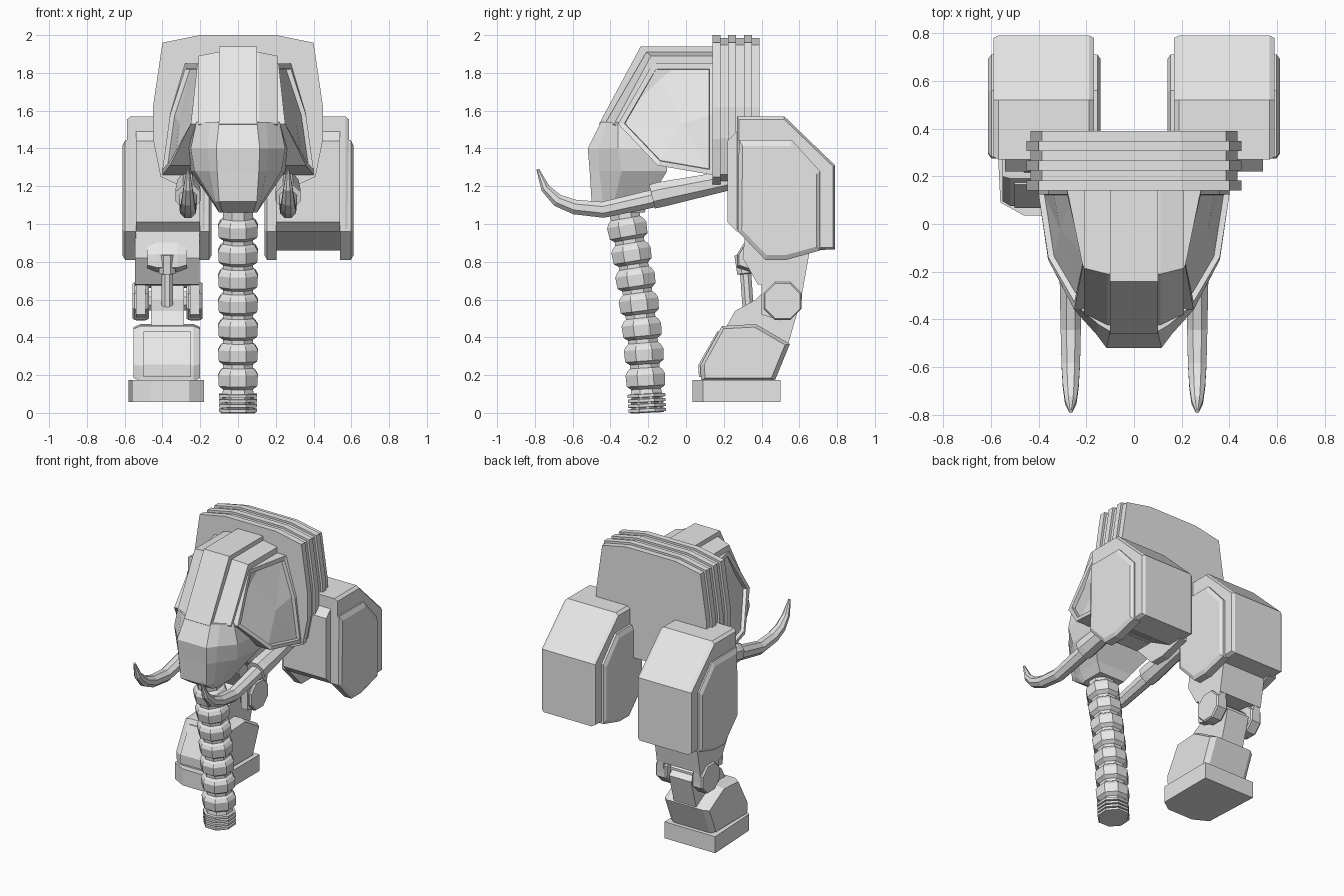
import bpy, bmesh, math
from mathutils import Vector

old = bpy.data.objects.get("Cube")
if old:
    bpy.data.objects.remove(old, do_unlink=True)

grey = bpy.data.materials.new("plain grey")
grey.use_nodes = True
grey.diffuse_color = (0.8, 0.8, 0.8, 1)
grey.node_tree.nodes["Principled BSDF"].inputs["Base Color"].default_value = (0.8, 0.8, 0.8, 1)


def loft(name, rings, mirror=False, caps=True):
    """Skin a list of equal-length rings; optionally mirror across x."""
    bm = bmesh.new()
    loops = [[bm.verts.new(p) for p in ring] for ring in rings]
    n = len(loops[0])
    for a, b in zip(loops, loops[1:]):
        for i in range(n):
            j = (i + 1) % n
            bm.faces.new((a[i], a[j], b[j], b[i]))
    if caps:
        bm.faces.new(loops[0])
        bm.faces.new(loops[-1])
    bmesh.ops.remove_doubles(bm, verts=bm.verts, dist=1e-5)
    bmesh.ops.recalc_face_normals(bm, faces=bm.faces)
    mesh = bpy.data.meshes.new(name)
    bm.to_mesh(mesh)
    bm.free()
    mesh.materials.append(grey)
    obj = bpy.data.objects.new(name, mesh)
    bpy.context.collection.objects.link(obj)
    if mirror:
        obj.modifiers.new("mirror", 'MIRROR')
    return obj


def at_x(profile, x, scale=1.0):
    """Place a (y, z) profile at x, shrunk about its middle."""
    cy = sum(p[0] for p in profile) / len(profile)
    cz = sum(p[1] for p in profile) / len(profile)
    return [(x, cy + (y - cy) * scale, cz + (z - cz) * scale) for y, z in profile]


def slab(name, profile, x0, x1, chamfer=0.0, shrink=0.93, mirror=False):
    """Side profile extruded along x, with optional chamfered ends."""
    rings = [at_x(profile, x0), at_x(profile, x1)]
    if chamfer:
        rings = [at_x(profile, x0, shrink), at_x(profile, x0 + chamfer),
                 at_x(profile, x1 - chamfer), at_x(profile, x1, shrink)]
    return loft(name, rings, mirror)


def tube(name, path, radii, sides=8, mirror=False, caps=True):
    """Faceted tube along a path lying in a plane of constant x."""
    pts = [Vector(p) for p in path]
    rings = []
    for i, p in enumerate(pts):
        t = (pts[min(i + 1, len(pts) - 1)] - pts[max(i - 1, 0)]).normalized()
        u = Vector((1, 0, 0))
        v = t.cross(u)
        rings.append([p + radii[i] * (u * math.cos(a) + v * math.sin(a))
                      for a in (math.tau * (k + 0.5) / sides for k in range(sides))])
    return loft(name, rings, mirror, caps)


# Neck collar with stepped bands
half = [(0.2, 2.0), (0.4, 1.96), (0.45, 1.62), (0.45, 1.45), (0.41, 1.25), (0.3, 1.2)]
outline = half + [(-x, z) for x, z in reversed(half)]
rings = []
for i in range(6):
    s = 1.0 if i % 2 == 0 else 0.965
    for y in (0.14 + i * 0.0417, 0.14 + (i + 1) * 0.0417):
        rings.append([(x * s, y, 1.6 + (z - 1.6) * s) for x, z in outline])
loft("neck_collar", rings)

# Head: crest, sloping brow and recessed cheeks
slab("head_crest", [(0.14, 1.94), (-0.24, 1.94), (-0.46, 1.53), (-0.38, 1.45), (0.14, 1.5)], -0.1, 0.1)
loft("brow", [at_x([(0.14, 1.91), (-0.21, 1.91), (-0.43, 1.53), (-0.3, 1.3), (0.14, 1.35)], 0.0),
              at_x([(0.14, 1.91), (-0.21, 1.91), (-0.43, 1.53), (-0.3, 1.3), (0.14, 1.35)], 0.11),
              at_x([(0.14, 1.89), (-0.185, 1.89), (-0.38, 1.53), (-0.2, 1.3), (0.14, 1.35)], 0.21)],
     mirror=True)
rim = [(0.28, 0.14, 1.85), (0.215, -0.175, 1.85), (0.25, -0.36, 1.53),
       (0.36, -0.15, 1.31), (0.4, 0.14, 1.26), (0.36, 0.14, 1.58)]


def rim_ring(s, dx=0.0):
    return [(x + dx, -0.02 + (y + 0.02) * s, 1.55 + (z - 1.55) * s) for x, y, z in rim]


loft("cheek", [[(0, y, z) for x, y, z in rim], rim_ring(1), rim_ring(0.9), rim_ring(0.89, -0.025),
               [(0.31, -0.02, 1.53)] * 6], mirror=True, caps=False)

# Face guard and muzzle, built up in horizontal sections
sections = [(1.54, [(0.1, -0.45), (0.15, -0.42), (0.22, -0.36), (0.25, -0.1)]),
            (1.4, [(0.115, -0.52), (0.16, -0.46), (0.25, -0.36), (0.27, -0.1)]),
            (1.28, [(0.11, -0.51), (0.15, -0.46), (0.23, -0.34), (0.25, -0.1)]),
            (1.12, [(0.1, -0.5), (0.12, -0.44), (0.13, -0.38), (0.14, -0.2)]),
            (1.06, [(0.08, -0.41), (0.09, -0.4), (0.1, -0.37), (0.1, -0.22)])]
loft("muzzle", [[(x, y, z) for x, y in pts] + [(-x, y, z) for x, y in reversed(pts)]
                for z, pts in sections])

# Trunk: tapered armour segments, then thin rings and a hollow end
path, radii = [], []


def trunk_y(z):
    return -0.205 - 0.11 * z + 0.02 * math.sin(math.pi * z)


def add(z, r):
    path.append((0, trunk_y(z), z))
    radii.append(r)


add(1.12, 0.085)
for i in range(7):
    top = 1.03 - i * 0.132
    for dz, r in ((0, 0.085), (0.012, 0.1), (0.035, 0.114), (0.095, 0.11), (0.112, 0.085)):
        add(top - dz, r)
for i in range(4):
    z = 0.102 - i * 0.026
    for dz, r in ((0, 0.09), (0.002, 0.108), (0.018, 0.108), (0.02, 0.09)):
        add(z - dz, r)
add(0.0, 0.1)
add(0.0, 0.075)
add(0.1, 0.07)
tube("trunk", path, radii)

# Tusks and their sockets
X = 0.265
tube("tusk_socket", [(X, 0.25, 1.235), (X, -0.14, 1.155), (X, -0.18, 1.145)],
     [0.055, 0.072, 0.07], mirror=True)
tube("tusk", [(X, -0.15, 1.14), (X, -0.44, 1.075), (X, -0.59, 1.09), (X, -0.68, 1.125),
              (X, -0.745, 1.19), (X, -0.785, 1.29)],
     [0.052, 0.046, 0.042, 0.036, 0.026, 0.008], mirror=True)

# Hip housings with raised side plates
slab("hip_housing", [(0.27, 1.57), (0.52, 1.57), (0.79, 1.31), (0.79, 0.865), (0.6, 0.86),
                     (0.42, 0.96), (0.27, 0.97)], 0.168, 0.588, 0.02, 0.96, True)
slab("hip_front_panel", [(0.22, 1.44), (0.28, 1.5), (0.4, 1.5), (0.4, 0.96), (0.27, 0.96),
                         (0.22, 1.01)], 0.2, 0.54, mirror=True)
plate = [(0.28, 1.445), (0.56, 1.445), (0.71, 1.28), (0.71, 0.86), (0.53, 0.81),
         (0.42, 0.81), (0.275, 0.96)]
for name, inner, outer in (("outer_hip_plate", 0.54, 0.612), ("inner_hip_plate", 0.205, 0.14)):
    mid = outer + (inner - outer) * 0.2
    loft(name, [at_x(plate, inner), at_x(plate, mid), at_x(plate, outer, 0.91)], True)

# Single right leg: thigh, knee, shin and foot
slab("thigh", [(0.32, 1.02), (0.3, 0.82), (0.38, 0.68), (0.62, 0.66), (0.655, 0.86), (0.62, 1.02)],
     -0.545, -0.205)
slab("thigh_front_block", [(0.32, 0.92), (0.27, 0.84), (0.27, 0.77), (0.36, 0.74), (0.4, 0.9)],
     -0.48, -0.27, 0.05, 0.8)
knee = [(0.512 + 0.108 * math.cos(a), 0.592 + 0.108 * math.sin(a))
        for a in (math.tau * (k + 0.5) / 8 for k in range(8))]
for side, x0, x1 in (("outer", -0.54, -0.49), ("inner", -0.255, -0.205)):
    slab(side + "_knee_prong", [(0.4, 0.7), (0.4, 0.52), (0.5, 0.49), (0.61, 0.56), (0.62, 0.7)], x0, x1)
    slab(side + "_knee_disc", knee, x0 - 0.018, x1 + 0.018, 0.01)
slab("knee_block", [(0.21, 0.45), (0.26, 0.54), (0.37, 0.6), (0.45, 0.68), (0.6, 0.57), (0.54, 0.36)],
     -0.46, -0.285)
slab("knee_pin", at := [(y * 0.5 + 0.256, z * 0.5 + 0.296) for y, z in knee], -0.53, -0.22)
tube("knee_piston", [(-0.375, 0.3, 0.84), (-0.375, 0.315, 0.74), (-0.375, 0.316, 0.735),
                     (-0.375, 0.33, 0.54)], [0.048, 0.048, 0.032, 0.032])
slab("shin", [(0.19, 0.46), (0.37, 0.47), (0.55, 0.365), (0.47, 0.17), (0.08, 0.17), (0.075, 0.25)],
     -0.552, -0.2, 0.035, 0.9)
slab("shin_front_plate", [(0.165, 0.43), (0.3, 0.43), (0.3, 0.19), (0.068, 0.19), (0.066, 0.255)],
     -0.5, -0.25)
sole = [(-0.58, 0.5), (-0.56, 0.09), (-0.46, 0.035), (-0.26, 0.035), (-0.18, 0.09), (-0.18, 0.5)]
loft("foot", [[(x, y, z) for x, y in sole] for z in (0.058, 0.175)])
